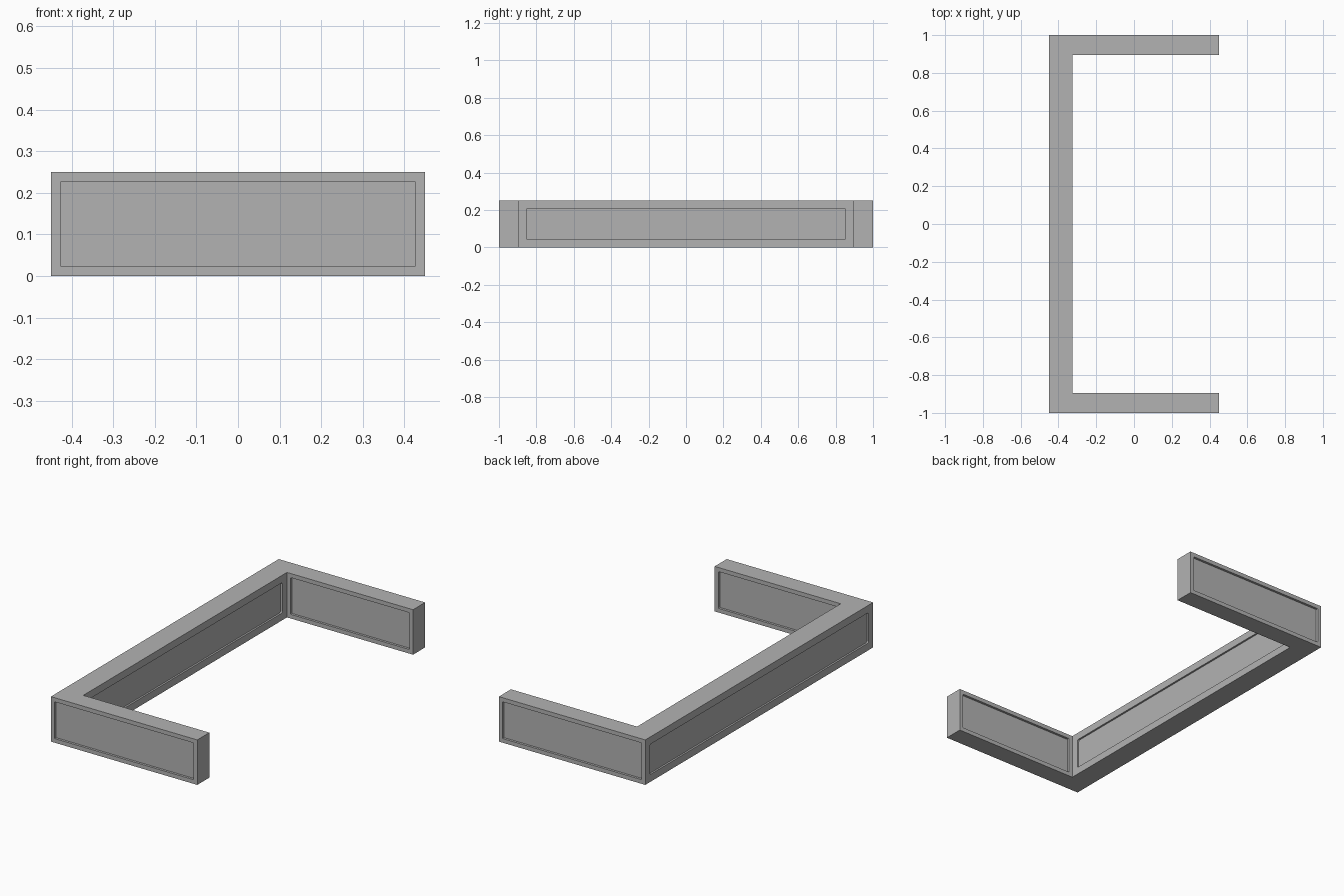
import bpy, bmesh
from math import pi, cos, sin
from mathutils import Vector

if "Cube" in bpy.data.objects:
    bpy.data.objects.remove(bpy.data.objects["Cube"])

X0, X1, XI = -0.45, 0.45, -0.325    # outer back, arm end, inner back face
YO, YI, H = 1.0, 0.894, 0.25        # outer and inner arm faces, height


def prism(name, points, direction):
    """Closed prism from a planar outline swept along a direction."""
    bm = bmesh.new()
    face = bm.faces.new([bm.verts.new(p) for p in points])
    new = bmesh.ops.extrude_face_region(bm, geom=[face])["geom"]
    bmesh.ops.translate(bm, vec=Vector(direction),
                        verts=[v for v in new if isinstance(v, bmesh.types.BMVert)])
    bmesh.ops.recalc_face_normals(bm, faces=bm.faces)
    mesh = bpy.data.meshes.new(name)
    bm.to_mesh(mesh)
    bm.free()
    obj = bpy.data.objects.new(name, mesh)
    bpy.context.collection.objects.link(obj)
    return obj


def rounded_rect(a0, a1, b0, b1, r, steps=4):
    """Outline of a rectangle with small rounded corners."""
    corners = [(a1 - r, b1 - r), (a0 + r, b1 - r), (a0 + r, b0 + r), (a1 - r, b0 + r)]
    return [(a + r * cos((q + s / steps) * pi / 2), b + r * sin((q + s / steps) * pi / 2))
            for q, (a, b) in enumerate(corners) for s in range(steps + 1)]


def recess(axis, face, inward, a0, a1, margin, radius, depth):
    """Cut a sunken panel into a wall face; inward is the sign of the cut."""
    start, sweep = face - inward * 0.02, inward * (0.02 + depth)
    outline = rounded_rect(a0 + margin, a1 - margin, margin, H - margin, radius)
    if axis == "x":
        cutter = prism("panel_cutter", [(start, a, b) for a, b in outline], (sweep, 0, 0))
    else:
        cutter = prism("panel_cutter", [(a, start, b) for a, b in outline], (0, sweep, 0))
    cutter.hide_render = True
    cutter.hide_set(True)
    mod = frame.modifiers.new("panel", "BOOLEAN")
    mod.operation, mod.solver, mod.object = "DIFFERENCE", "EXACT", cutter
    cutters.append(cutter)


# U-shaped wall in mid grey
plan = [(X0, -YO), (X1, -YO), (X1, -YI), (XI, -YI),
        (XI, YI), (X1, YI), (X1, YO), (X0, YO)]
frame = prism("u_shaped_wall", [(x, y, 0) for x, y in plan], (0, 0, H))
grey = bpy.data.materials.new("mid_grey")
grey.diffuse_color = (0.45, 0.45, 0.45, 1)
grey.use_nodes = True
grey.node_tree.nodes["Principled BSDF"].inputs["Base Color"].default_value = grey.diffuse_color
frame.data.materials.append(grey)
cutters = []

# Sunken panels on both faces of each arm
for side in (-1, 1):
    recess("y", side * YO, -side, X0, X1, 0.023, 0.004, 0.013)
    recess("y", side * YI, side, XI, X1, 0.023, 0.004, 0.013)

# Sunken panels on both faces of the long back wall
recess("x", X0, 1, -YO, YO, 0.041, 0.009, 0.010)
recess("x", XI, -1, -YI, YI, 0.041, 0.009, 0.010)

# Bake the cuts and remove the helpers
bpy.context.view_layer.update()
evaluated = frame.evaluated_get(bpy.context.evaluated_depsgraph_get())
baked = bpy.data.meshes.new_from_object(evaluated)
frame.modifiers.clear()
frame.data = baked
for cutter in cutters:
    bpy.data.objects.remove(cutter)
